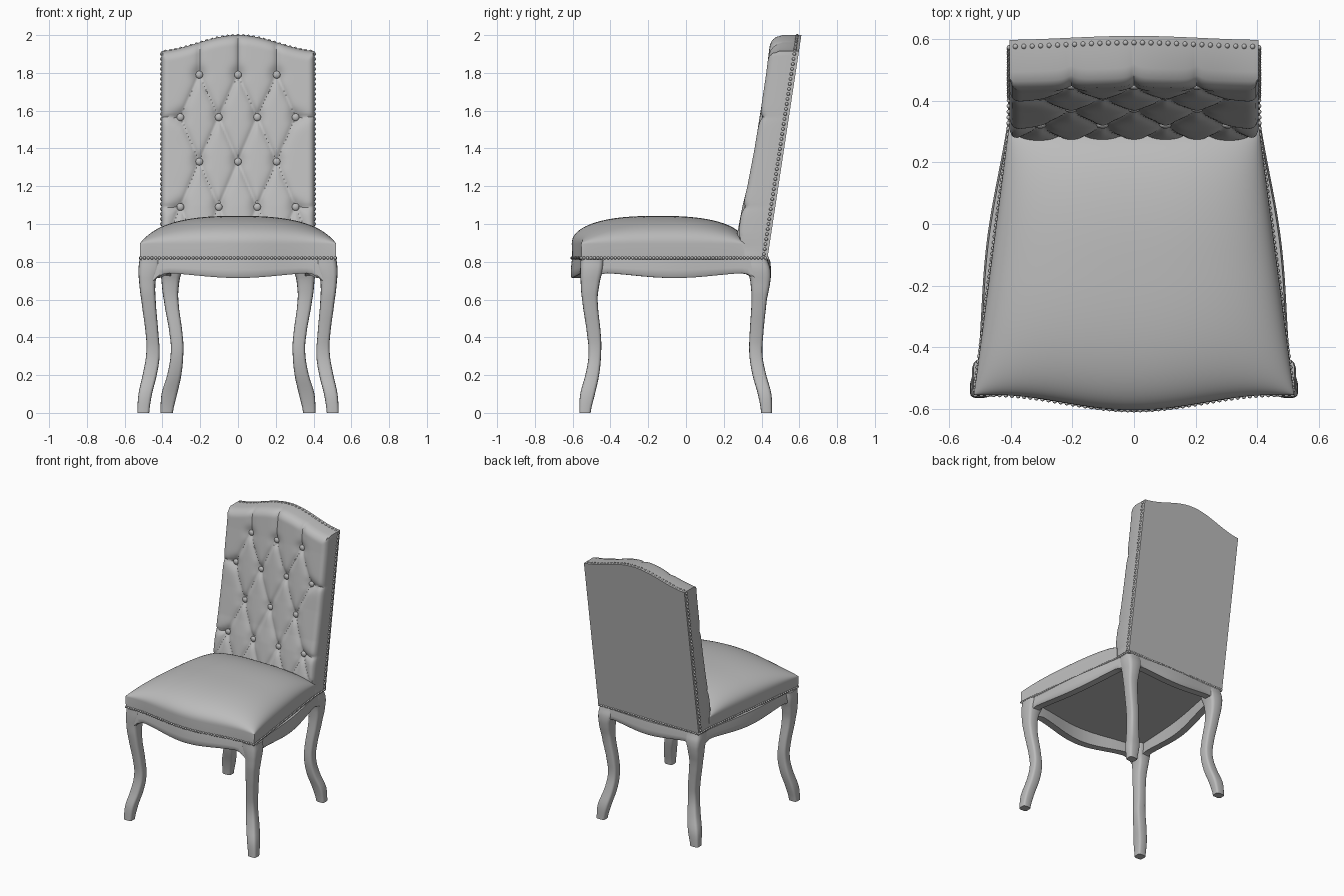
import bpy, bmesh, math
from mathutils import Vector, Matrix

if "Cube" in bpy.data.objects:
    bpy.data.objects.remove(bpy.data.objects["Cube"])

mat = bpy.data.materials.new("plain grey")
mat.diffuse_color = (0.5, 0.5, 0.5, 1)
mat.use_nodes = True
mat.node_tree.nodes["Principled BSDF"].inputs["Base Color"].default_value = mat.diffuse_color


def finish(name, bm):
    bmesh.ops.recalc_face_normals(bm, faces=bm.faces)
    me = bpy.data.meshes.new(name)
    bm.to_mesh(me)
    bm.free()
    me.materials.append(mat)
    ob = bpy.data.objects.new(name, me)
    bpy.context.collection.objects.link(ob)
    return ob


def lerp_table(t, v):
    for (a, fa), (b, fb) in zip(t, t[1:]):
        if v <= b:
            return fa + (fb - fa) * (v - a) / (b - a)
    return t[-1][1]


def grid_faces(bm, g):
    for r0, r1 in zip(g, g[1:]):
        for i in range(len(r0) - 1):
            bm.faces.new((r0[i], r0[i + 1], r1[i + 1], r1[i]))


def border(g):
    return (g[0][:-1] + [r[-1] for r in g[:-1]] + g[-1][:0:-1]
            + [r[0] for r in g[:0:-1]])


def skirt(bm, loop, place):
    """Joins a border loop to a moved copy of it and caps the copy."""
    low = [bm.verts.new(place(v.co)) for v in loop]
    n = len(loop)
    for i in range(n):
        j = (i + 1) % n
        bm.faces.new((loop[i], loop[j], low[j], low[i]))
    return bm.faces.new(low)


# --- backrest: tufted front, flat inset back ---
W, Z0 = 0.405, 0.81
FRONT = [(0.81, .265), (.95, .27), (1.1, .30), (1.2, .325), (1.4, .363),
         (1.6, .395), (1.8, .425), (2.0, .45)]


def top_z(x):
    t = min(abs(x) / W, 1)
    return 1.915 + 0.085 * (0.8 * (0.5 + 0.5 * math.cos(math.pi * t)) + 0.2 * (1 - t * t))


def back_y(z):
    return 0.43 + (z - Z0) * 0.152


buttons = [(x, z) for z in (1.79, 1.33) for x in (-.205, 0, .205)]
buttons += [(x, z) for z in (1.565, 1.09) for x in (-.305, -.102, .102, .305)]
pleats = []
for a in buttons:
    for b in buttons:
        if a[1] > b[1] and a[1] - b[1] < .26 and .05 < abs(a[0] - b[0]) < .13:
            pleats.append((a, b))
    if a[1] > 1.7:
        pleats.append((a, (a[0], 2.0)))
    if abs(a[0]) > .3:
        pleats.append((a, (math.copysign(.39, a[0]), a[1])))
    if a[1] < 1.2:
        pleats += [(a, (a[0] + s * .1, .86)) for s in (-1, 1)]


def seg_dist(px, pz, a, b):
    dx, dz = b[0] - a[0], b[1] - a[1]
    t = max(0, min(1, ((px - a[0]) * dx + (pz - a[1]) * dz) / (dx * dx + dz * dz)))
    return math.hypot(px - a[0] - t * dx, pz - a[1] - t * dz)


def tuft(x, z):
    d = min(seg_dist(x, z, a, b) for a, b in pleats)
    k = min(math.hypot(x - a, z - b) for a, b in buttons)
    return 0.017 * math.exp(-d / .018) + 0.018 * math.exp(-(k / .04) ** 2)


def roll(e, r):
    return r - math.sqrt(max(0, r * r - (r - e) ** 2)) if e < r else 0


bm = bmesh.new()
g = []
NX, NZ = 96, 120
for j in range(NZ + 1):
    row = []
    for i in range(NX + 1):
        x = W * (2 * i / NX - 1)
        z = Z0 + (top_z(x) - Z0) * j / NZ
        y = lerp_table(FRONT, z) + tuft(x, z)
        y += max(roll(W - abs(x), .035), roll(top_z(x) - z, .055))
        row.append(bm.verts.new((x, y, z)))
    g.append(row)
grid_faces(bm, g)
cap = skirt(bm, border(g), lambda c: (c.x, back_y(c.z), c.z))
bmesh.ops.inset_region(bm, faces=[cap], thickness=.01, depth=-.003)
finish("backrest", bm)


# --- seat cushion ---
def half_w(y):
    return lerp_table([(-.61, .522), (-.55, .518), (.29, .408), (.45, .405)], y)


def front_y(x):
    return -.555 - .05 * (0.5 + 0.5 * math.cos(math.pi * min(1, abs(x) / .46)))


bm = bmesh.new()
g = []
N = 48
for j in range(N + 1):
    v = math.sin(math.pi / 2 * (2 * j / N - 1))
    row = []
    for i in range(N + 1):
        u = math.sin(math.pi / 2 * (2 * i / N - 1))
        f = (v + 1) / 2
        x = u * (.52 + (.407 - .52) * f)
        y0 = front_y(x)
        h = ((1 - abs(u) ** 2.5) * (1 - abs(v) ** 2.5)) ** .45
        row.append(bm.verts.new((x, y0 + (.31 - y0) * f, .895 + .148 * h)))
    g.append(row)
grid_faces(bm, g)
skirt(bm, border(g), lambda c: (c.x * .995, c.y * .995, .81))
finish("seat", bm)


# --- nail heads and tufting buttons ---
def beads(name, pts, r, flat=(1, 1, 1), seg=8):
    bm = bmesh.new()
    for p in pts:
        bmesh.ops.create_uvsphere(bm, u_segments=seg, v_segments=seg // 2 + 1, radius=r,
                                  matrix=Matrix.Translation(p) @ Matrix.Diagonal((*flat, 1)))
    finish(name, bm)


beads("tufting_buttons", [(x, lerp_table(FRONT, z) + .024, z) for x, z in buttons],
      .02, (1, .6, 1), 14)
nails = []
for i in range(41):
    z = .84 + i * 1.06 / 40
    nails += [(s * W, back_y(z) - .022, z) for s in (-1, 1)]
for i in range(29):
    x = -.385 + i * .77 / 28
    nails.append((x, back_y(top_z(x)) - .022, top_z(x) - .003))
beads("backrest_nails", nails, .009)
nails = []
for i in range(53):
    x = -.515 + i * 1.03 / 52
    nails.append((x, front_y(x), .82))
    y = -.54 + i * .96 / 52
    nails += [(s * half_w(y), y, .82) for s in (-1, 1)]
for i in range(41):
    nails.append((-.4 + i * .02, back_y(.82), .82))
beads("seat_nails", nails, .008)


# --- cabriole legs: (z, x0, x1, y0, y1) ---
def leg(name, levels, s):
    P = [Vector(p) for p in ((l[1], l[2], l[3], l[4]) for l in levels)]
    rings = []
    bm = bmesh.new()
    n = len(P)
    for k in range(n - 1):
        a, b, c, d = P[max(k - 1, 0)], P[k], P[k + 1], P[min(k + 2, n - 1)]
        for q in range(5 if k == n - 2 else 4):
            t = q / 4
            m = (b * 2 + (c - a) * t + (a * 2 - b * 5 + c * 4 - d) * t * t
                 + (b * 3 - a - c * 3 + d) * t ** 3) / 2
            z = levels[k][0] + (levels[k + 1][0] - levels[k][0]) * t
            ring = []
            for i in range(20):
                w = 2 * math.pi * i / 20
                cx, cy = [math.copysign(abs(f) ** .5, f) if abs(f) > 1e-9 else 0
                          for f in (math.cos(w), math.sin(w))]
                ring.append(bm.verts.new((s * ((m[0] + m[1]) / 2 + cx * (m[1] - m[0]) / 2),
                                          (m[2] + m[3]) / 2 + cy * (m[3] - m[2]) / 2, z)))
            rings.append(ring)
    grid_faces(bm, [r + [r[0]] for r in rings])
    bm.faces.new(rings[0])
    bm.faces.new(rings[-1])
    finish(name, bm)


FL = [(0, .47, .533, -.565, -.505), (.1, .455, .527, -.56, -.482), (.2, .43, .505, -.533, -.46),
      (.3, .415, .487, -.516, -.45), (.4, .42, .487, -.522, -.45), (.6, .436, .512, -.55, -.468),
      (.7, .436, .524, -.558, -.455), (.76, .415, .527, -.56, -.44), (.812, .41, .522, -.558, -.435)]
RL = [(0, .345, .41, .398, .455), (.1, .322, .405, .38, .452), (.2, .3, .375, .352, .425),
      (.3, .29, .357, .336, .405), (.4, .292, .36, .336, .408), (.6, .316, .393, .347, .428),
      (.7, .31, .405, .34, .447), (.76, .295, .41, .325, .447), (.812, .29, .406, .32, .432)]
for side, s in (("right", 1), ("left", -1)):
    leg("front_leg_" + side, FL, s)
    leg("rear_leg_" + side, RL, s)


# --- scalloped aprons between the legs ---
def apron(name, a, b, bow, thick=.05):
    a, b = Vector(a), Vector(b)
    d = (b - a).normalized()
    out = Vector((d.y, -d.x))
    rows = []
    bm = bmesh.new()
    for i in range(33):
        t = i / 32
        k = .5 - .5 * math.cos(2 * math.pi * t)
        low = .742 - .028 * k - .05 * max(0, 1 - min(t, 1 - t) / .1) ** 2
        o = a.lerp(b, t) + out * bow * k
        inner = a.lerp(b, t) + out * (bow * k - thick)
        lip = o + out * .006
        rows.append([bm.verts.new((p.x, p.y, z)) for p, z in
                     ((o, .812), (lip, (low + .8) / 2), (lip, low + .008),
                      (o, low), (inner, low), (inner, .812))])
    grid_faces(bm, [r + [r[0]] for r in rows])
    bm.faces.new(rows[0])
    bm.faces.new(rows[-1])
    finish(name, bm)


apron("front_apron", (-.45, -.55), (.45, -.55), .054)
apron("rear_apron", (.36, .43), (-.36, .43), .015)
apron("side_apron_right", (.507, -.5), (.398, .38), .02)
apron("side_apron_left", (-.398, .38), (-.507, -.5), .02)

# --- smooth shading with sharp edges kept ---
for ob in bpy.data.objects:
    ob.select_set(True)
    bpy.context.view_layer.objects.active = ob
bpy.ops.object.shade_smooth_by_angle(angle=math.radians(40))
